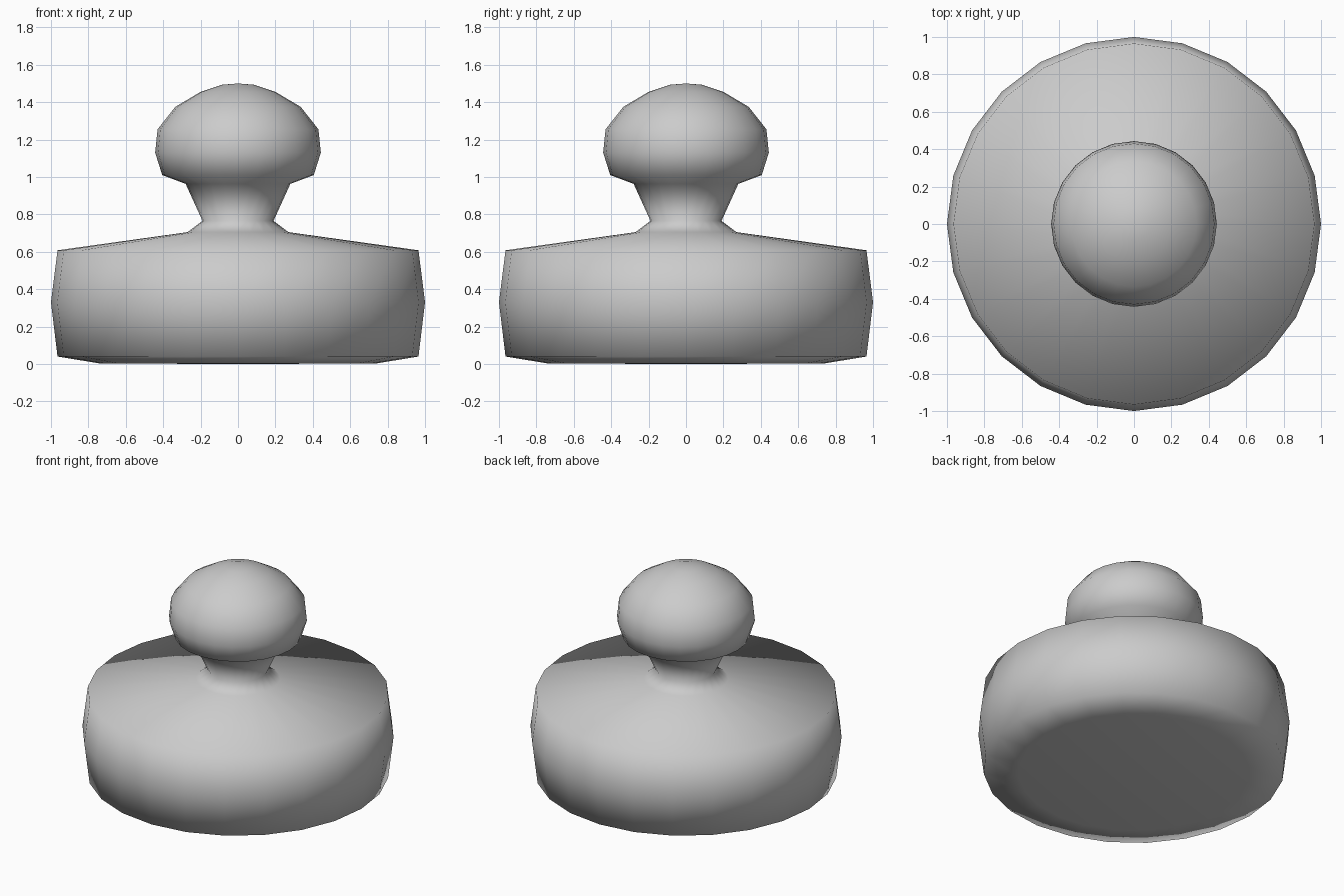
import bpy, bmesh
from math import tau

if "Cube" in bpy.data.objects:
    bpy.data.objects.remove(bpy.data.objects["Cube"])

SIDES = 24

# Outline (radius, height) from underside centre, over body, neck and knob, to the top
PROFILE = [
    (0, 0), (0.74, 0.003), (0.965, 0.04), (1.0, 0.33), (0.965, 0.608),
    (0.27, 0.705), (0.19, 0.765), (0.28, 0.963), (0.405, 1.01),
    (0.443, 1.13), (0.43, 1.255), (0.335, 1.375), (0.20, 1.455),
    (0.085, 1.493), (0, 1.5),
]


def lathe(name, profile, sides):
    bm = bmesh.new()
    verts = [bm.verts.new((r, 0, z)) for r, z in profile]
    edges = [bm.edges.new(pair) for pair in zip(verts, verts[1:])]
    bmesh.ops.spin(bm, geom=verts + edges, axis=(0, 0, 1), cent=(0, 0, 0),
                   angle=tau, steps=sides, use_merge=True)
    bmesh.ops.remove_doubles(bm, verts=bm.verts, dist=0.0005)
    bmesh.ops.recalc_face_normals(bm, faces=bm.faces)
    for face in bm.faces:
        face.smooth = True
    mesh = bpy.data.meshes.new(name)
    bm.to_mesh(mesh)
    bm.free()
    obj = bpy.data.objects.new(name, mesh)
    bpy.context.collection.objects.link(obj)
    return obj


# Round weight with a waisted neck and knob, one smooth turned piece
lathe("knobbed_weight", PROFILE, SIDES)
